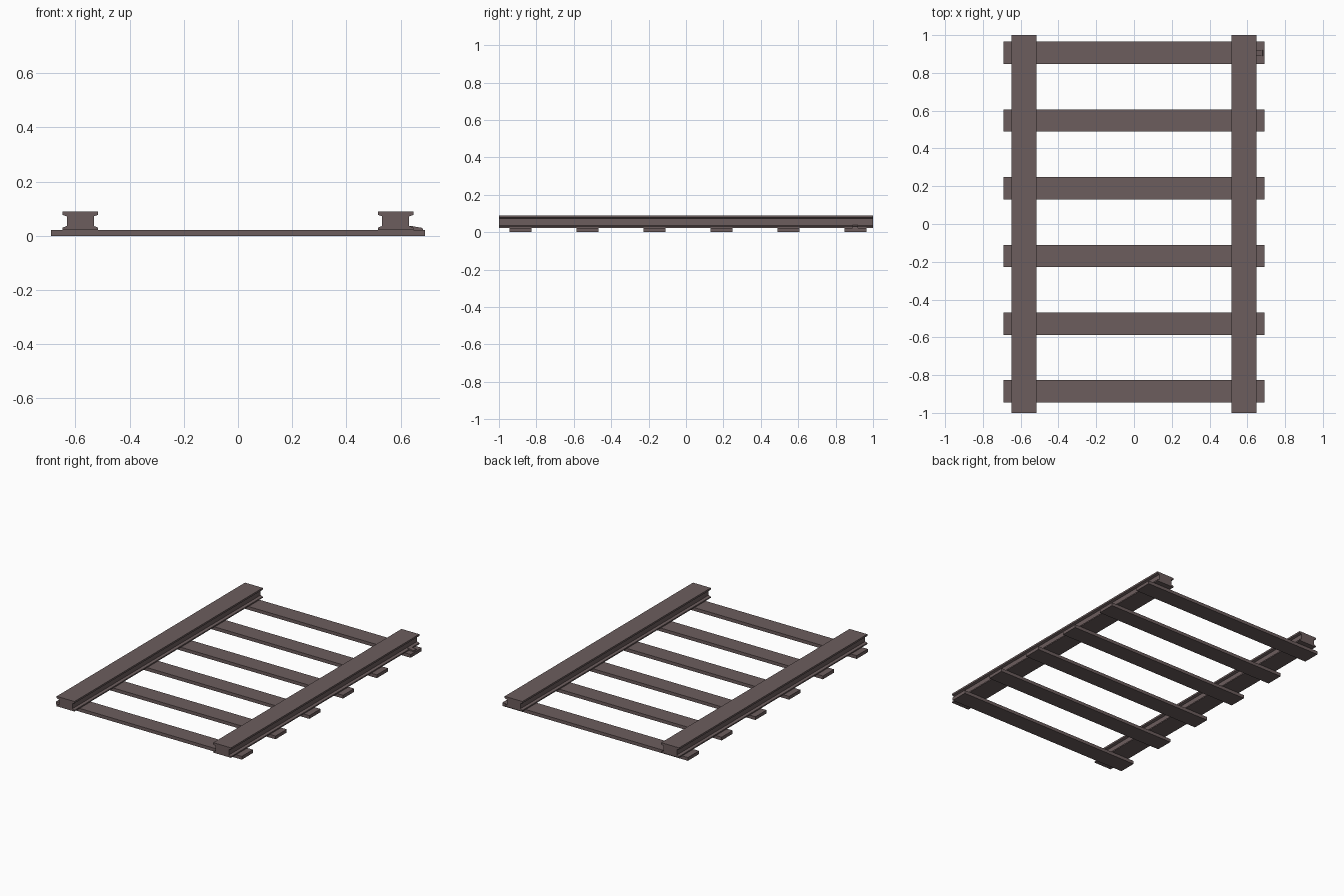
import bpy
import bmesh

cube = bpy.data.objects.get("Cube")
if cube:
    bpy.data.objects.remove(cube, do_unlink=True)

iron = bpy.data.materials.new("dull_brown_iron")
colour = (0.15, 0.11, 0.11, 1)
iron.diffuse_color = colour
iron.use_nodes = True
bsdf = next(n for n in iron.node_tree.nodes if n.type == 'BSDF_PRINCIPLED')
bsdf.inputs["Base Color"].default_value = colour
bsdf.inputs["Roughness"].default_value = 0.8


def extrude_profile(name, profile, y0, y1):
    """Extrude an (x, z) outline along y."""
    bm = bmesh.new()
    face = bm.faces.new([bm.verts.new((x, y0, z)) for x, z in profile])
    new = bmesh.ops.extrude_face_region(bm, geom=[face])["geom"]
    verts = [v for v in new if isinstance(v, bmesh.types.BMVert)]
    bmesh.ops.translate(bm, verts=verts, vec=(0, y1 - y0, 0))
    bmesh.ops.recalc_face_normals(bm, faces=bm.faces)
    mesh = bpy.data.meshes.new(name)
    bm.to_mesh(mesh)
    bm.free()
    mesh.materials.append(iron)
    obj = bpy.data.objects.new(name, mesh)
    bpy.context.collection.objects.link(obj)
    return obj


# Rails: flanged section, half outline mirrored about the web
FLANGE, WEB, RAIL_X = 0.066, 0.05, 0.582
half = [(FLANGE, 0.022), (FLANGE, 0.03), (WEB, 0.036),
        (WEB, 0.072), (FLANGE, 0.077), (FLANGE, 0.089)]
section = half + [(-x, z) for x, z in reversed(half)]
for name, side in (("left_rail", 1), ("right_rail", -1)):
    extrude_profile(name, [(x + side * RAIL_X, z) for x, z in section], -1, 1)

# Sleepers: flat cross bars evenly spaced below the rails
TIE_X, TIE_TOP, TIE_HALF = 0.69, 0.022, 0.059
for i in range(6):
    y = -0.886 + i * 0.3585
    extrude_profile(f"sleeper_{i + 1}",
                    [(-TIE_X, 0), (TIE_X, 0), (TIE_X, TIE_TOP), (-TIE_X, TIE_TOP)],
                    y - TIE_HALF, y + TIE_HALF)

# Single wedge clip holding the left rail on the rear sleeper
extrude_profile("rail_clip",
                [(0.635, 0.022), (0.683, 0.022), (0.681, 0.029), (0.635, 0.037)],
                0.89, 0.92)
